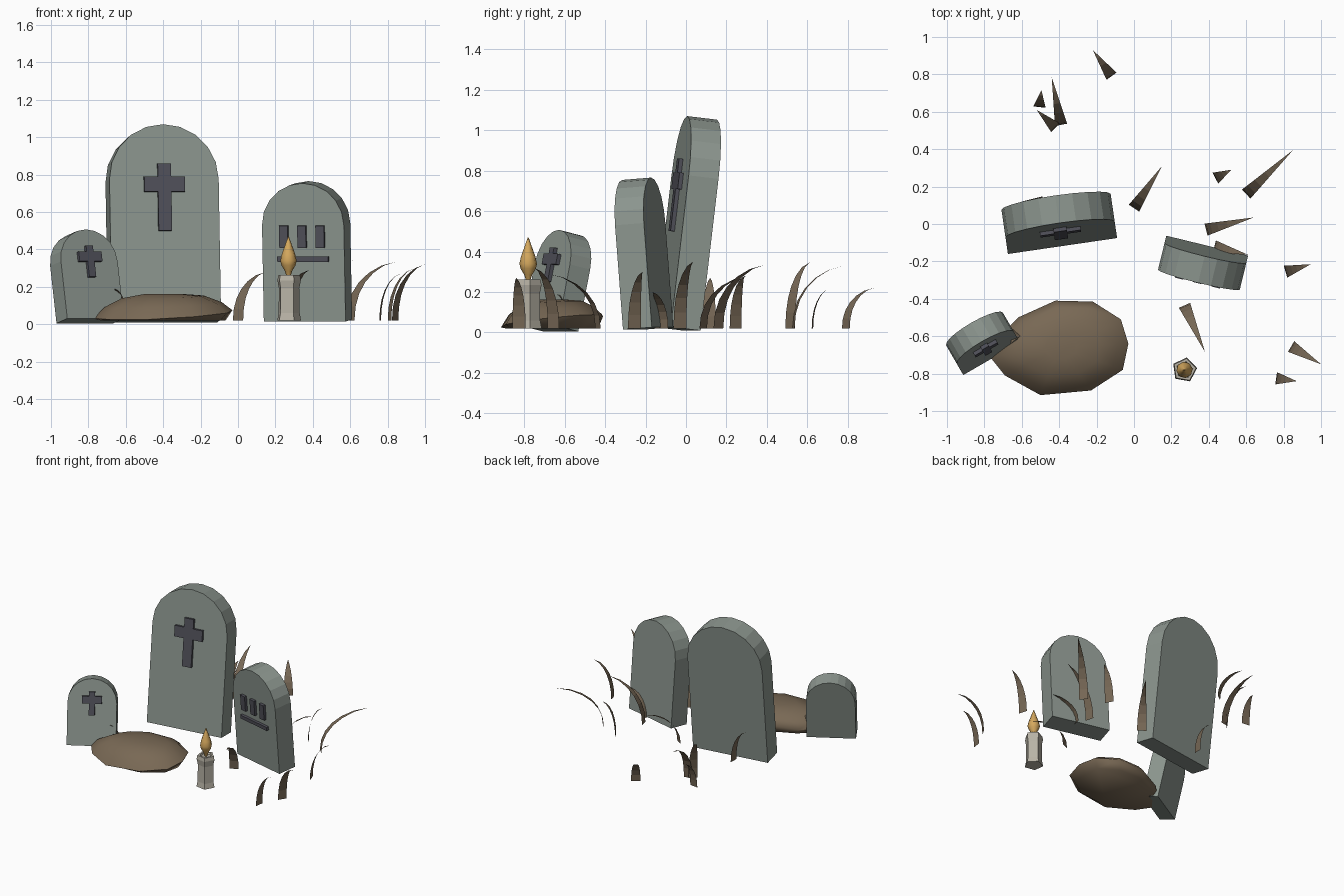
import bpy, bmesh, math
from mathutils import Vector

cube = bpy.data.objects.get("Cube")
if cube:
    bpy.data.objects.remove(cube)


def material(name, rgb):
    m = bpy.data.materials.new(name)
    m.use_nodes = True
    m.diffuse_color = (*rgb, 1)
    m.node_tree.nodes["Principled BSDF"].inputs["Base Color"].default_value = (*rgb, 1)
    return m


STONE = material("grey stone", (0.26, 0.30, 0.27))
CARVING = material("dark carving", (0.08, 0.08, 0.10))
EARTH = material("brown earth", (0.19, 0.14, 0.09))
GRASS = material("dry grass", (0.18, 0.135, 0.09))
WAX = material("pale wax", (0.48, 0.45, 0.38))
FLAME = material("orange flame", (0.66, 0.39, 0.11))


def finish(name, bm, mat, fix_normals=True):
    if fix_normals:
        bmesh.ops.recalc_face_normals(bm, faces=bm.faces)
    mesh = bpy.data.meshes.new(name)
    bm.to_mesh(mesh)
    bm.free()
    mesh.materials.append(mat)
    ob = bpy.data.objects.new(name, mesh)
    bpy.context.collection.objects.link(ob)
    return ob


def slab(name, outline, y_front, y_back, mat):
    """Extrude an x-z outline along y."""
    bm = bmesh.new()
    face = bm.faces.new([bm.verts.new((x, y_front, z)) for x, z in outline])
    ext = bmesh.ops.extrude_face_region(bm, geom=[face])
    moved = [v for v in ext["geom"] if isinstance(v, bmesh.types.BMVert)]
    bmesh.ops.translate(bm, verts=moved, vec=(0, y_back - y_front, 0))
    return finish(name, bm, mat)


def rings(name, loops, mat, smooth=None):
    """Skin closed loops of equal length and cap both ends."""
    bm = bmesh.new()
    rows = [[bm.verts.new(p) for p in loop] for loop in loops]
    n = len(rows[0])
    for a, b in zip(rows, rows[1:]):
        for i in range(n):
            j = (i + 1) % n
            bm.faces.new((a[i], a[j], b[j], b[i]))
    bm.faces.new(rows[0][::-1])
    bm.faces.new(rows[-1])
    ob = finish(name, bm, mat)
    if smooth:
        bpy.ops.object.select_all(action="DESELECT")
        ob.select_set(True)
        bpy.context.view_layer.objects.active = ob
        bpy.ops.object.shade_smooth_by_angle(angle=math.radians(smooth))
    return ob


def rect(x, z0, z1, w):
    return [(x - w / 2, z0), (x + w / 2, z0), (x + w / 2, z1), (x - w / 2, z1)]


def cross(half_bar, half_arm, low, arm_low, arm_high, top):
    right = [(half_bar, low), (half_bar, arm_low), (half_arm, arm_low),
             (half_arm, arm_high), (half_bar, arm_high), (half_bar, top)]
    return right + [(-x, z) for x, z in reversed(right)]


def gravestone(name, base, lean, turn, width, height, depth, carvings):
    r = width / 2
    arc = [(r * math.cos(math.pi * i / 10), height - r + r * math.sin(math.pi * i / 10))
           for i in range(11)]
    parts = [slab(name, [(-r, 0), (r, 0)] + arc, -depth / 2, depth / 2, STONE)]
    for label, outline in carvings:
        parts.append(slab(name + "_" + label, outline, -depth / 2 - 0.02, -depth / 2 + 0.005, CARVING))
    for ob in parts:
        ob.location = base
        ob.rotation_euler = (math.radians(lean), 0, math.radians(turn))


# Gravestones with raised carvings
gravestone("large_gravestone", (-0.393, -0.044, 0.018), -6.8, 8.3, 0.59, 1.05, 0.15,
           [("cross", cross(0.036, 0.11, 0.476, 0.685, 0.767, 0.837))])
gravestone("small_gravestone", (-0.79, -0.67, 0.018), -12.5, 30, 0.35, 0.488, 0.118,
           [("cross", cross(0.021, 0.07, 0.225, 0.31, 0.363, 0.395))])
letters = [("block_%d" % (i + 2), rect(i * 0.1 - 0.004, 0.397, 0.515, 0.047)) for i in (-1, 0, 1)]
gravestone("medium_gravestone", (0.374, -0.187, 0.02), 4.5, -13.7, 0.45, 0.742, 0.147,
           letters + [("line", rect(0, 0.322, 0.35, 0.28))])

# Earth mound, its rim rising toward the back and left
plan = [(-0.02, 0.25), (-0.22, 0.16), (-0.31, 0.07), (-0.37, -0.05), (-0.29, -0.15), (-0.10, -0.255),
        (0.17, -0.23), (0.34, -0.12), (0.37, 0.02), (0.33, 0.15), (0.18, 0.245)]


def mound_loop(scale, z, tilt):
    return [(-0.40 + x * scale, -0.66 + y * scale, z + tilt * (0.05 * x + 0.1 * y)) for x, y in plan]


rings("earth_mound", [mound_loop(0.9, 0.02, 0), mound_loop(1, 0.055, 1), mound_loop(0.85, 0.105, 0.6),
                      mound_loop(0.6, 0.146, 0.3), mound_loop(0.25, 0.163, 0)], EARTH, 70)


# Candle and flame
def lathe(name, profile, sides, mat, smooth=None):
    loops = []
    for r, z in profile:
        angles = [math.radians(8) + math.tau * i / sides for i in range(sides)]
        loops.append([(0.27 + r * math.cos(a), -0.78 + r * math.sin(a), z) for a in angles])
    return rings(name, loops, mat, smooth)


lathe("candle", [(0.068, 0.02), (0.06, 0.06), (0.058, 0.19), (0.067, 0.235),
                 (0.062, 0.262), (0.046, 0.262), (0.04, 0.25)], 5, WAX)
lathe("candle_flame", [(0.008, 0.25), (0.02, 0.285), (0.038, 0.315), (0.044, 0.34),
                       (0.036, 0.375), (0.018, 0.425), (0.002, 0.47)], 8, FLAME, 50)


# Grass blades that rise and bend over toward their tips
def blade(name, bx, by, tx, ty, height, width=0.066, steps=6):
    base, run = Vector((bx, by, 0.02)), Vector((tx - bx, ty - by, 0))
    side = Vector((-run.y, run.x, 0)).normalized() * width / 2
    bm = bmesh.new()
    pairs = []
    for i in range(steps):
        t = i / steps
        p = base + run * t * t + Vector((0, 0, height * (1 - (1 - t) ** 1.5)))
        s = side * (1 - t * t)
        pairs.append((bm.verts.new(p - s), bm.verts.new(p + s)))
    tip = bm.verts.new(base + run + Vector((0, 0, height)))
    for a, b in zip(pairs, pairs[1:]):
        bm.faces.new((a[0], a[1], b[1], b[0]))
    bm.faces.new((*pairs[-1], tip))
    finish(name, bm, GRASS, False)


blades = [
    (-0.12, 0.79, -0.22, 0.93, 0.20), (-0.39, 0.53, -0.44, 0.785, 0.31),
    (-0.505, 0.625, -0.495, 0.715, 0.20), (-0.42, 0.515, -0.52, 0.61, 0.325),
    (0.0, 0.085, 0.15, 0.31, 0.26), (0.435, 0.245, 0.52, 0.29, 0.26),
    (0.60, 0.16, 0.85, 0.395, 0.315), (0.385, -0.03, 0.64, 0.035, 0.33),
    (0.81, -0.255, 0.945, -0.215, 0.28), (0.27, -0.435, 0.38, -0.685, 0.27),
    (0.84, -0.655, 1.0, -0.75, 0.30), (0.76, -0.825, 0.87, -0.84, 0.25),
    (0.43, -0.12, 0.61, -0.165, 0.18), (-0.49, 0.115, -0.60, 0.12, 0.25),
    (-0.62, -0.57, -0.66, -0.64, 0.17),
]
for number, spec in enumerate(blades, 1):
    blade("grass_blade_%d" % number, *spec)
